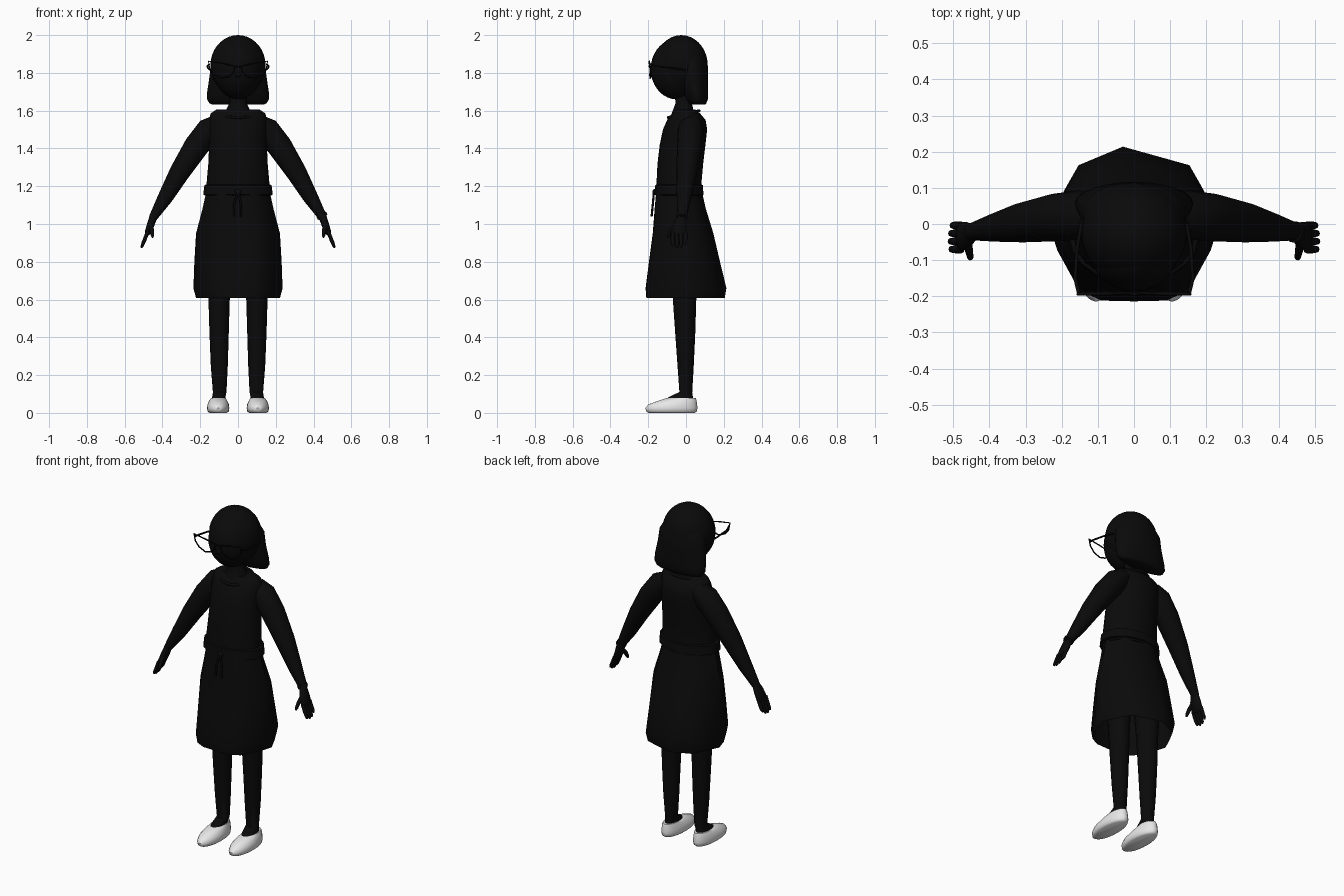
import bpy, bmesh, math
from mathutils import Vector


def material(name, value):
    m = bpy.data.materials.new(name)
    m.diffuse_color = (value, value, value, 1)
    return m


BLACK = material("black", 0.003)
WHITE = material("white", 0.8)


def finish(ob, mat, angle=50):
    ob.data.materials.append(mat)
    bpy.ops.object.select_all(action='DESELECT')
    ob.select_set(True)
    bpy.context.view_layer.objects.active = ob
    bpy.ops.object.shade_smooth_by_angle(angle=math.radians(angle))
    return ob


def loft(name, rings, mat=BLACK, capped=True):
    """Skin a list of equally long point rings."""
    bm = bmesh.new()
    rows = [[bm.verts.new(p) for p in ring] for ring in rings]
    n = len(rows[0])
    for a, b in zip(rows, rows[1:]):
        for i in range(n):
            j = (i + 1) % n
            bm.faces.new((a[i], a[j], b[j], b[i]))
    if capped:
        bm.faces.new(rows[0][::-1])
        bm.faces.new(rows[-1])
    bmesh.ops.recalc_face_normals(bm, faces=bm.faces)
    me = bpy.data.meshes.new(name)
    bm.to_mesh(me)
    bm.free()
    ob = bpy.data.objects.new(name, me)
    bpy.context.collection.objects.link(ob)
    return finish(ob, mat)


def tube(name, pts, n=16, mat=BLACK, flat=False):
    """Elliptical tube; each point is x, y, z, radius along y, radius across."""
    rings = []
    for i, (x, y, z, ry, rx) in enumerate(pts):
        a, b = pts[max(i - 1, 0)], pts[min(i + 1, len(pts) - 1)]
        t = Vector((0, 0, 1)) if flat else (Vector(b[:3]) - Vector(a[:3])).normalized()
        u = Vector((0, 1, 0))
        u = (u - t * t.dot(u)).normalized()
        v = t.cross(u)
        rings.append([Vector((x, y, z)) + u * ry * math.cos(k * math.tau / n)
                      + v * rx * math.sin(k * math.tau / n) for k in range(n)])
    return loft(name, rings, mat)


def ball(name, loc, size, mat=BLACK):
    bpy.ops.mesh.primitive_uv_sphere_add(segments=28, ring_count=18, location=loc)
    ob = bpy.context.object
    ob.name = name
    ob.scale = size
    return finish(ob, mat, 80)


def wire(name, pts, r, cyclic=False):
    cu = bpy.data.curves.new(name, 'CURVE')
    cu.dimensions = '3D'
    cu.bevel_depth = r
    cu.bevel_resolution = 1
    sp = cu.splines.new('POLY')
    sp.points.add(len(pts) - 1)
    for p, co in zip(sp.points, pts):
        p.co = (*co, 1)
    sp.use_cyclic_u = cyclic
    cu.materials.append(BLACK)
    ob = bpy.data.objects.new(name, cu)
    bpy.context.collection.objects.link(ob)


# Head, hair and neck
ball("head", (0, -0.05, 1.82), (0.13, 0.137, 0.16))
ball("hair_cap", (0, -0.025, 1.84), (0.146, 0.14, 0.16))
ball("nose", (0, -0.182, 1.79), (0.014, 0.014, 0.014))
tube("hair_bob", [(0, 0.02, 1.90, 0.075, 0.115), (0, 0.03, 1.85, 0.085, 0.143),
                  (0, 0.036, 1.78, 0.08, 0.151), (0, 0.052, 1.70, 0.065, 0.163),
                  (0, 0.058, 1.66, 0.058, 0.164), (0, 0.062, 1.638, 0.045, 0.15),
                  (0, 0.064, 1.632, 0.036, 0.135)], 24, flat=True)
tube("neck", [(0, -0.015, 1.54, 0.075, 0.09), (0, -0.015, 1.60, 0.055, 0.065),
              (0, -0.012, 1.64, 0.043, 0.045), (0, -0.02, 1.72, 0.045, 0.045)], flat=True)

# Glasses
for s, side in ((1, "left"), (-1, "right")):
    wire(side + "_lens_frame",
         [(s * x, -0.19 if z < 1.85 else -0.194, z) for x, z in
          ((0.018, 1.835), (0.08, 1.85), (0.156, 1.862), (0.15, 1.82),
           (0.125, 1.79), (0.085, 1.772), (0.045, 1.782), (0.022, 1.805))], 0.004, True)
    wire(side + "_temple", [(s * 0.153, -0.19, 1.845), (s * 0.163, -0.15, 1.835),
                            (s * 0.158, -0.07, 1.825), (s * 0.146, 0.0, 1.815)], 0.005)
wire("glasses_bridge", [(-0.02, -0.19, 1.83), (0, -0.195, 1.835), (0.02, -0.19, 1.83)], 0.004)

# Dress bodice
tube("bodice", [(0, -0.035, 1.14, 0.123, 0.168), (0, -0.037, 1.22, 0.119, 0.166),
                (0, -0.03, 1.32, 0.121, 0.157), (0, -0.018, 1.42, 0.121, 0.153),
                (0, -0.005, 1.50, 0.117, 0.156), (0, 0.002, 1.55, 0.102, 0.154),
                (0, 0.0, 1.585, 0.075, 0.145), (0, -0.005, 1.606, 0.055, 0.115)], 20, flat=True)
# Neckline trim
wire("neckline", [(0.092 * math.cos(a), -0.012 + 0.082 * math.sin(a),
                   1.582 + 0.018 * math.sin(a)) for a in
                  (k * math.tau / 20 for k in range(20))], 0.008, True)

# Belt with tied ends
tube("belt", [(0, -0.037, 1.15, 0.122, 0.17), (0, -0.037, 1.155, 0.13, 0.184),
              (0, -0.037, 1.205, 0.126, 0.178), (0, -0.037, 1.21, 0.118, 0.168)], 20, flat=True)
ball("belt_knot", (0, -0.167, 1.17), (0.018, 0.01, 0.015))
for x in (-0.02, 0.015):
    wire("belt_end", [(0, -0.17, 1.17), (x, -0.175, 1.11), (x * 1.1, -0.182, 1.04)], 0.006)

# Skirt: faceted outline, fitted to half width and front/back depth at each height
half = [(0.38, -0.99), (0.64, -0.86), (0.90, -0.34), (1.0, 0.02), (0.82, 0.43), (0.65, 0.76)]
outline = [(0, -1)] + half + [(-0.13, 1)] + [(-x, y) for x, y in reversed(half)]
levels = [(1.17, 0.168, -0.158, 0.085), (1.08, 0.188, -0.166, 0.105),
          (0.95, 0.222, -0.176, 0.145), (0.80, 0.231, -0.196, 0.18),
          (0.66, 0.236, -0.214, 0.214), (0.607, 0.222, -0.21, 0.205)]
loft("skirt", [[(x * w, (f + b) / 2 + y * (b - f) / 2, z) for x, y in outline]
               for z, w, f, b in levels], capped=False)

# Arms, hands, legs and shoes
for s, side in ((1, "left"), (-1, "right")):
    tube(side + "_arm", [(s * x, y, z, ry, rx) for x, y, z, ry, rx in
                         ((0.10, 0.025, 1.54, 0.055, 0.045), (0.15, 0.025, 1.50, 0.068, 0.068),
                          (0.22, 0.018, 1.412, 0.066, 0.066), (0.31, 0.004, 1.272, 0.055, 0.054),
                          (0.385, -0.01, 1.14, 0.039, 0.040), (0.452, -0.022, 1.03, 0.023, 0.022))])
    tube(side + "_palm", [(s * x, y, z, ry, rx) for x, y, z, ry, rx in
                          ((0.447, -0.022, 1.04, 0.022, 0.021), (0.461, -0.03, 1.0, 0.036, 0.02),
                           (0.478, -0.036, 0.955, 0.042, 0.016), (0.483, -0.036, 0.943, 0.036, 0.01))], 12)
    for k in range(4):
        y, drop = -0.004 - 0.022 * k, (0.02, 0.004, 0, 0.008)[k]
        tube(side + "_finger", [(s * 0.478, y, 0.96, 0.011, 0.010),
                                (s * 0.495, y, 0.915, 0.011, 0.010),
                                (s * (0.508 - drop / 4), y, 0.882 + drop, 0.009, 0.008),
                                (s * (0.511 - drop / 4), y, 0.873 + drop, 0.004, 0.004)], 8)
    tube(side + "_thumb", [(s * 0.461, -0.045, 1.0, 0.014, 0.013), (s * 0.456, -0.078, 0.965, 0.013, 0.011),
                           (s * 0.453, -0.092, 0.94, 0.010, 0.009), (s * 0.452, -0.096, 0.928, 0.004, 0.004)], 8)
    tube(side + "_leg", [(s * x, y, z, ry, rx) for x, y, z, ry, rx in
                         ((0.098, -0.01, 0.95, 0.085, 0.08), (0.1, -0.008, 0.62, 0.063, 0.057),
                          (0.1, -0.004, 0.42, 0.053, 0.051), (0.099, -0.002, 0.25, 0.043, 0.045),
                          (0.097, -0.001, 0.11, 0.034, 0.036), (0.1, -0.02, 0.092, 0.055, 0.035),
                          (0.104, -0.036, 0.072, 0.075, 0.036))], flat=True)
    tube(side + "_shoe", [(s * x, y, z, ry, rx) for x, y, z, ry, rx in
                          ((0.105, -0.075, 0.0, 0.122, 0.046), (0.105, -0.077, 0.008, 0.134, 0.056),
                           (0.105, -0.077, 0.026, 0.138, 0.059), (0.105, -0.07, 0.046, 0.128, 0.056),
                           (0.105, -0.042, 0.066, 0.098, 0.047), (0.104, -0.024, 0.079, 0.076, 0.039))],
         24, WHITE, flat=True)

# Bracelet on one wrist
tube("bracelet", [(0.440, -0.022, 1.052, 0.029, 0.029), (0.449, -0.022, 1.036, 0.029, 0.029)])
